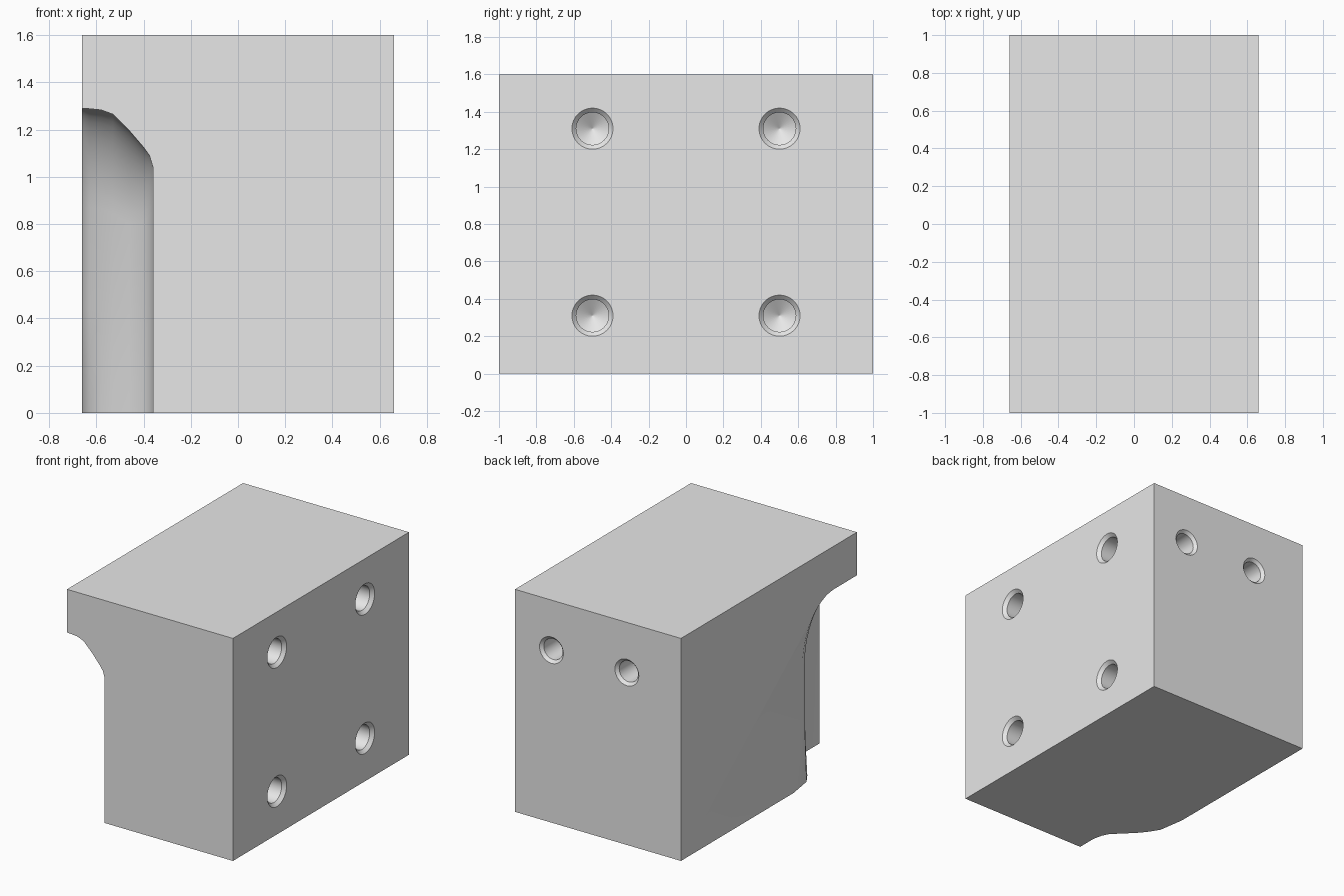
import bpy, bmesh, math
from mathutils import Matrix, Vector

cube = bpy.data.objects.get("Cube")
if cube:
    bpy.data.objects.remove(cube, do_unlink=True)

grey = bpy.data.materials.new("plain grey")
grey.use_nodes = True
COLOUR = (0.8, 0.8, 0.8, 1)
grey.diffuse_color = COLOUR
grey.node_tree.nodes["Principled BSDF"].inputs["Base Color"].default_value = COLOUR


def add_object(name, bm):
    bmesh.ops.recalc_face_normals(bm, faces=bm.faces)
    mesh = bpy.data.meshes.new(name)
    bm.to_mesh(mesh)
    bm.free()
    mesh.materials.append(grey)
    obj = bpy.data.objects.new(name, mesh)
    bpy.context.collection.objects.link(obj)
    return obj


def loft(bm, rings):
    """Skin a list of closed rings and cap both ends."""
    loops = [[bm.verts.new(p) for p in ring] for ring in rings]
    n = len(loops[0])
    for a, b in zip(loops, loops[1:]):
        for i in range(n):
            j = (i + 1) % n
            bm.faces.new((a[i], a[j], b[j], b[i]))
    bm.faces.new(loops[0])
    bm.faces.new(loops[-1])


def drill(name, mouth, inward, r, mouth_r, depth):
    """Countersunk blind hole with a conical end."""
    bm = bmesh.new()
    sink = mouth_r - r
    turn = Vector((0, 0, 1)).rotation_difference(Vector(inward)).to_matrix().to_4x4()
    place = Matrix.Translation(mouth) @ turn
    rings = []
    for z, rad in ((-0.03, mouth_r + 0.03), (sink, r), (depth, r), (depth + r * 0.6, 0.002)):
        rings.append([place @ Vector((rad * math.cos(t), rad * math.sin(t), z))
                      for t in (math.tau * i / 32 for i in range(32))])
    loft(bm, rings)
    return add_object(name, bm)


# Main block
bm = bmesh.new()
bmesh.ops.create_cube(bm, size=1, matrix=Matrix.Translation((0, 0, 0.8)) @ Matrix.Diagonal((1.32, 2, 1.6, 1)))
block = add_object("block", bm)

# Rounded relief at the front right corner: depth, ceiling, back at mid height, back at base
SECTIONS = [(-0.05, 1.29, -0.36, -0.24), (0, 1.29, -0.38, -0.28), (0.03, 1.288, -0.45, -0.47),
            (0.08, 1.283, -0.52, -0.55), (0.13, 1.265, -0.59, -0.61), (0.2, 1.195, -0.66, -0.68),
            (0.26, 1.125, -0.73, -0.74), (0.285, 1.09, -0.78, -0.79), (0.3, 1.04, -0.85, -0.86)]
rings = []
for depth, top, mid, base in SECTIONS:
    x = -0.66 + depth
    ring = [(x, -1.1, -0.1), (x, -1.1, top)]
    # Rounded ceiling, then a gently leaning back wall
    ry = min(0.36, mid + 1)
    rz = 0.42 * ry / 0.36
    for i in range(13):
        t = math.pi / 2 * (1 - i / 12)
        ring.append((x, mid - ry + ry * math.cos(t), top - rz + rz * math.sin(t)))
    ring += [(x, mid, 0.45), (x, mid * 0.6 + base * 0.4, 0.22), (x, base, 0), (x, base, -0.1)]
    rings.append(ring)
bm = bmesh.new()
loft(bm, rings)
bmesh.ops.triangulate(bm, faces=bm.faces)
cutters = [add_object("corner_relief_cutter", bm)]

# Four holes in the left side, two in the back
for y in (-0.5, 0.5):
    for z in (0.31, 1.31):
        cutters.append(drill("side_hole_cutter", (0.66, y, z), (-1, 0, 0), 0.087, 0.11, 0.4))
for x in (0.37, -0.23):
    cutters.append(drill("back_hole_cutter", (x, 1, 1.24), (0, -1, 0), 0.075, 0.095, 0.35))

# Carve the block and remove the cutters
for cutter in cutters:
    mod = block.modifiers.new("carve", "BOOLEAN")
    mod.object = cutter
    mod.operation = "DIFFERENCE"
    mod.solver = "EXACT"
bpy.ops.object.select_all(action="DESELECT")
block.select_set(True)
bpy.context.view_layer.objects.active = block
for mod in list(block.modifiers):
    bpy.ops.object.modifier_apply(modifier=mod.name)
for cutter in cutters:
    bpy.data.objects.remove(cutter, do_unlink=True)
bpy.ops.object.shade_smooth_by_angle(angle=math.radians(30))
